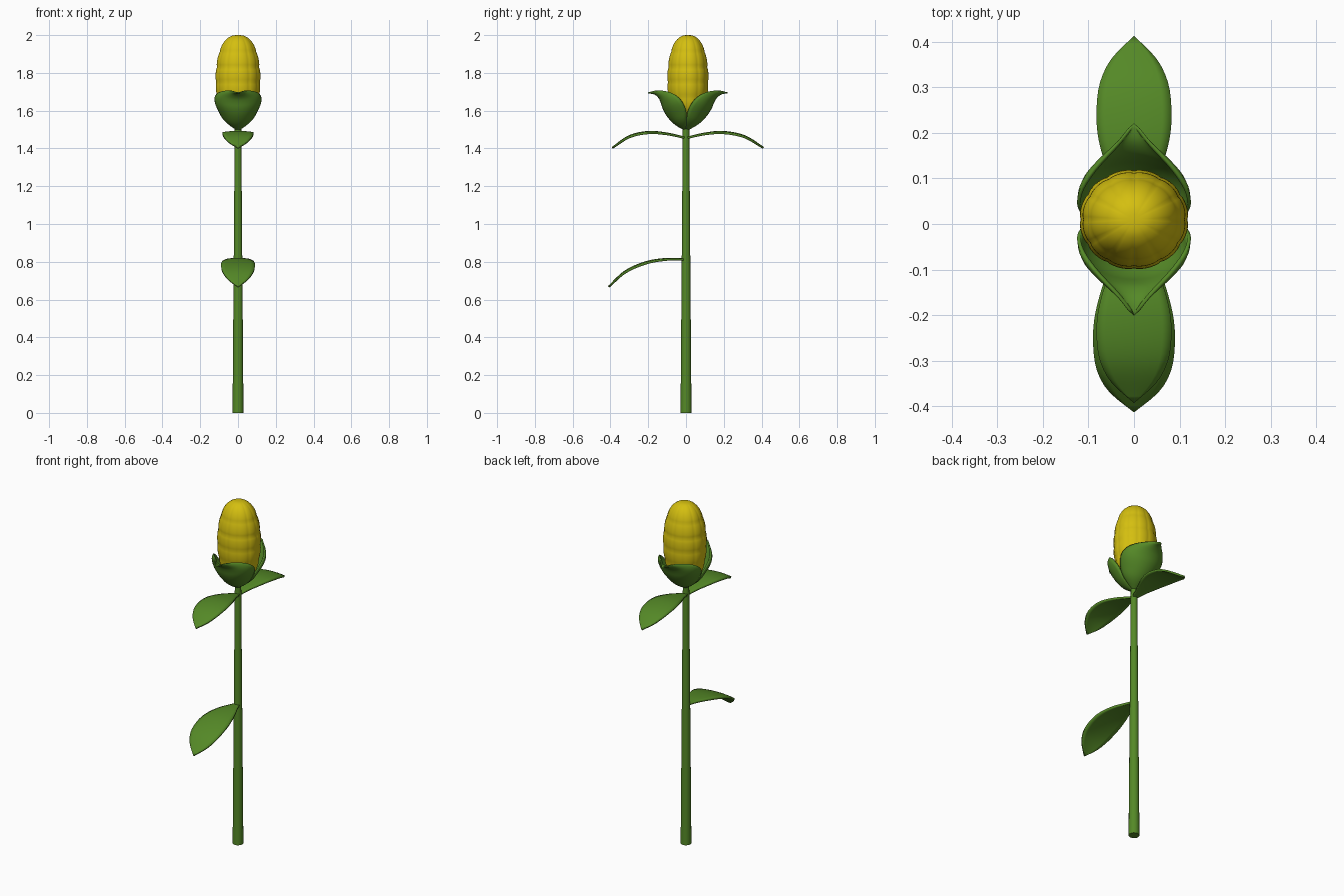
import bpy, math
from mathutils import Vector

if "Cube" in bpy.data.objects:
    bpy.data.objects.remove(bpy.data.objects["Cube"])


def material(name, color):
    m = bpy.data.materials.new(name)
    m.diffuse_color = (*color, 1)
    m.use_nodes = True
    m.node_tree.nodes["Principled BSDF"].inputs["Base Color"].default_value = m.diffuse_color
    return m


green = material("leaf green", (0.09, 0.25, 0.02))
yellow = material("corn yellow", (0.66, 0.52, 0.005))


def make(name, verts, faces, mat, thickness=0):
    me = bpy.data.meshes.new(name)
    me.from_pydata(verts, [], faces)
    me.validate()
    ob = bpy.data.objects.new(name, me)
    bpy.context.collection.objects.link(ob)
    me.materials.append(mat)
    bpy.ops.object.select_all(action='DESELECT')
    bpy.context.view_layer.objects.active = ob
    ob.select_set(True)
    bpy.ops.object.mode_set(mode='EDIT')
    bpy.ops.mesh.select_all(action='SELECT')
    bpy.ops.mesh.remove_doubles(threshold=0.0005)
    bpy.ops.mesh.normals_make_consistent(inside=False)
    bpy.ops.object.mode_set(mode='OBJECT')
    if thickness:
        s = ob.modifiers.new("thickness", 'SOLIDIFY')
        s.thickness = thickness
        s.offset = 0
    bpy.ops.object.shade_smooth_by_angle(angle=math.radians(50))
    return ob


def grid_faces(rows, cols):
    return [(i * cols + j, i * cols + j + 1, (i + 1) * cols + j + 1, (i + 1) * cols + j)
            for i in range(rows - 1) for j in range(cols - 1)]


def sample(points, t):
    """Smooth (Catmull-Rom) point at t in 0..1 along a list of points."""
    p = [Vector(q) for q in points]
    f = t * (len(p) - 1)
    i = min(int(f), len(p) - 2)
    f -= i
    b, c = p[i], p[i + 1]
    a = p[i - 1] if i else 2 * b - c
    d = p[i + 2] if i + 2 < len(p) else 2 * c - b
    return 0.5 * (2 * b + (c - a) * f + (2 * a - 5 * b + 4 * c - d) * f * f
                  + (3 * b - a - 3 * c + d) * f ** 3)


# Stem: tapered cylinder
bpy.ops.mesh.primitive_cone_add(vertices=16, radius1=0.029, radius2=0.017,
                                depth=1.54, location=(0, 0, 0.77))
stem = bpy.context.object
stem.name = "stem"
stem.data.materials.append(green)
bpy.ops.object.shade_smooth_by_angle(angle=math.radians(50))

# Cob: rounded body swelling into rows and columns of kernels
ROWS, COLS, KERNELS = 56, 96, 12
verts = []
for i in range(ROWS + 1):
    a = math.pi * i / ROWS
    z = 1.765 - 0.235 * math.cos(a)
    r = math.sin(a) ** 0.75 if 0 < i < ROWS else 0
    band = abs(math.sin(math.pi * (z - 1.75) / 0.08)) ** 0.5
    for j in range(COLS + 1):
        th = 2 * math.pi * j / COLS
        col = abs(math.sin(th * KERNELS / 2)) ** 0.5
        k = r * (0.94 + 0.04 * band + 0.025 * col)
        verts.append((0.12 * k * math.cos(th), 0.01 + 0.11 * k * math.sin(th), z))
make("corn_cob", verts, grid_faces(ROWS + 1, COLS + 1), yellow)

# Husk: two cupped leaves around the cob, tips curling outwards
EDGE = [(0, 0, 1.495), (.068, 0, 1.55), (.1, -.005, 1.6), (.12, -.03, 1.65),
        (.115, -.065, 1.682), (.085, -.11, 1.70), (.035, -.165, 1.705), (0, -.21, 1.695)]
RIB = [(0, 0, 1.495), (0, -.06, 1.53), (0, -.1, 1.57), (0, -.125, 1.61),
       (0, -.138, 1.645), (0, -.152, 1.67), (0, -.177, 1.69), (0, -.21, 1.695)]
for name, side in (("husk_front", 1), ("husk_back", -1)):
    verts = []
    for i in range(25):
        e, m = sample(EDGE, i / 24), sample(RIB, i / 24)
        for j in range(17):
            a = math.radians(-90 + 180 * j / 16)
            c = math.cos(a)
            y, z = e.y + (m.y - e.y) * c, e.z + (m.z - e.z) * c
            verts.append((e.x * math.sin(a), 0.01 * (z - 1.495) / 0.2 + side * y, z))
    make(name, verts, grid_faces(25, 17), green, 0.008)


# Blades: arching leaves, narrow at the stem and broad near a rounded tip
WIDTH = [(.012, 0, 0), (.03, 0, 0), (.052, 0, 0), (.07, 0, 0), (.082, 0, 0),
         (.084, 0, 0), (.076, 0, 0), (.05, 0, 0), (0, 0, 0)]


def blade(name, path, wide):
    verts = []
    for i in range(25):
        p = sample(path, i / 24)
        w = max(sample(WIDTH, i / 24).x, 0) * wide
        for j in range(9):
            u = j / 4 - 1
            verts.append((w * u, p.y, p.z - 0.006 * (w / 0.08) * (u * u - 0.5)))
    make(name, verts, grid_faces(25, 9), green, 0.011)


blade("upper_leaf_front", [(0, 0, 1.455), (0, -.1, 1.477), (0, -.2, 1.484),
                           (0, -.3, 1.462), (0, -.39, 1.403)], 0.97)
blade("upper_leaf_back", [(0, 0, 1.455), (0, .1, 1.477), (0, .2, 1.484),
                          (0, .31, 1.462), (0, .41, 1.403)], 0.97)
blade("lower_leaf", [(0, 0, .812), (0, -.1, .813), (0, -.21, .795),
                     (0, -.32, .747), (0, -.41, .667)], 1.06)
